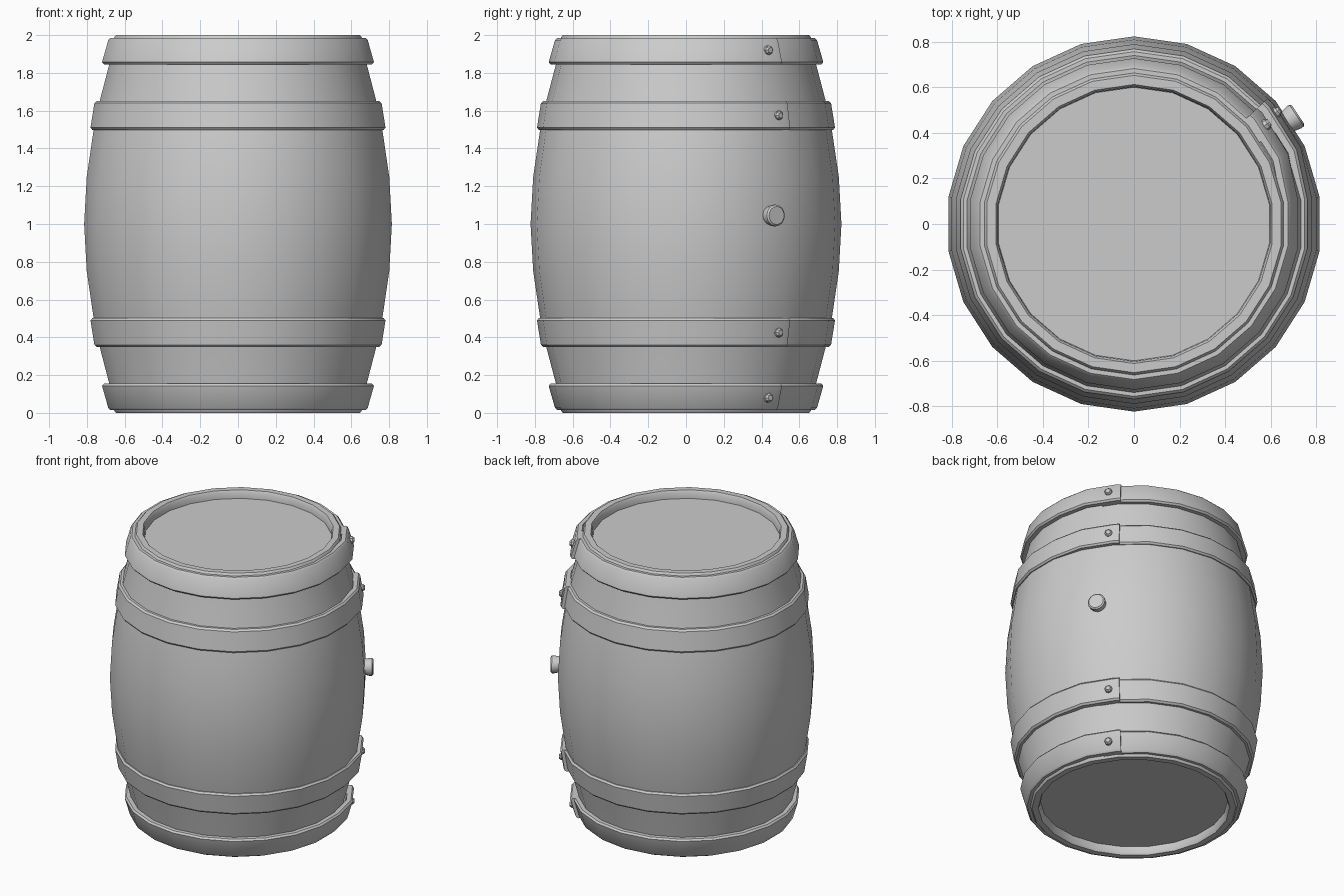
import bpy, bmesh
from math import sin, cos, pi, radians
from mathutils import Matrix, Vector

if "Cube" in bpy.data.objects:
    bpy.data.objects.remove(bpy.data.objects["Cube"])

N = 22
STEP = 2 * pi / N


def finish(name, bm, angle=30):
    bmesh.ops.recalc_face_normals(bm, faces=bm.faces)
    me = bpy.data.meshes.new(name)
    bm.to_mesh(me)
    bm.free()
    ob = bpy.data.objects.new(name, me)
    bpy.context.collection.objects.link(ob)
    bpy.ops.object.select_all(action='DESELECT')
    ob.select_set(True)
    bpy.context.view_layer.objects.active = ob
    bpy.ops.object.shade_smooth_by_angle(angle=radians(angle))
    return ob


def bridge(bm, a, b, closed):
    n = len(a)
    for i in range(n if closed else n - 1):
        j = (i + 1) % n
        bm.faces.new((a[i], a[j], b[j], b[i]))


# Barrel body: half profile (radius, z) mirrored about mid height, ending at the recessed heads
half = [(0.600, 1.945), (0.603, 1.985), (0.612, 2.0), (0.652, 2.0), (0.662, 1.988),
        (0.690, 1.84), (0.740, 1.65), (0.772, 1.5), (0.809, 1.25)]
profile = half + [(0.823, 1.0)] + [(r, 2 - z) for r, z in reversed(half)]
bm = bmesh.new()
rings = []
for r, z in profile:
    rings.append([bm.verts.new((r * cos(pi / 2 + i * STEP), r * sin(pi / 2 + i * STEP), z))
                  for i in range(N)])
for a, b in zip(rings, rings[1:]):
    bridge(bm, a, b, True)
bm.faces.new(rings[0])
bm.faces.new(rings[-1])
finish("barrel_body", bm)


# Hoop: a bevelled strip wrapped once round, its end lifted over its start
def hoop(name, r_in, z_in, r_mid, z_mid, flip):
    section = [(r_in - 0.04, z_in), (r_in - 0.012, z_in), (r_in, z_in - 0.012),
               (r_mid, z_mid + 0.012), (r_mid - 0.010, z_mid), (r_mid - 0.04, z_mid)]
    first = pi / 2 - 5 * STEP
    stations = [(radians(43.2), 0.016), (first + 2 * STEP, 0.018), (first + STEP, 0.016)]
    stations += [(first - i * STEP, 0.0) for i in range(N - 2)]
    stations += [(first + 2 * STEP - 2 * pi, -0.002), (radians(33) - 2 * pi, -0.006)]
    bm = bmesh.new()
    loops = []
    for a, lift in stations:
        loops.append([bm.verts.new(((r + lift) * cos(a), (r + lift) * sin(a),
                                    2 - z if flip else z)) for r, z in section])
    for a, b in zip(loops, loops[1:]):
        bridge(bm, a, b, True)
    bm.faces.new(loops[0])
    bm.faces.new(loops[-1])
    finish(name, bm)


# Round knob pointing outwards: (radius, distance) profile about a radial axis
def stud(name, angle, z, start, prof, sides):
    a = radians(angle)
    out = Vector((cos(a), sin(a), 0))
    m = Matrix.Translation(out * start + Vector((0, 0, z))) @ out.to_track_quat('Z', 'Y').to_matrix().to_4x4()
    bm = bmesh.new()
    loops = [[bm.verts.new(m @ Vector((r * cos(2 * pi * i / sides), r * sin(2 * pi * i / sides), d)))
              for i in range(sides)] for r, d in prof]
    for p, q in zip(loops, loops[1:]):
        bridge(bm, p, q, True)
    bm.faces.new(loops[0])
    bm.faces.new(loops[-1])
    finish(name, bm)


# Hoops and rivets, upper and lower pairs
rivet = [(0.025, -0.02), (0.025, 0.008), (0.015, 0.020)]
for flip, side in ((False, "upper"), (True, "lower")):
    hoop(side + "_end_hoop", 0.694, 1.985, 0.727, 1.845, flip)
    hoop(side + "_quarter_hoop", 0.768, 1.652, 0.789, 1.498, flip)
    for part, ang, z, r in (("end", 37, 1.92, 0.724), ("quarter", 38.2, 1.575, 0.792)):
        stud(f"{side}_{part}_rivet", ang, 2 - z if flip else z, r, rivet, 8)

# Bung
stud("bung", 33.7, 1.045, 0.815, [(0.05, -0.03), (0.052, 0.0), (0.058, 0.03), (0.057, 0.042), (0.048, 0.05)], 16)
